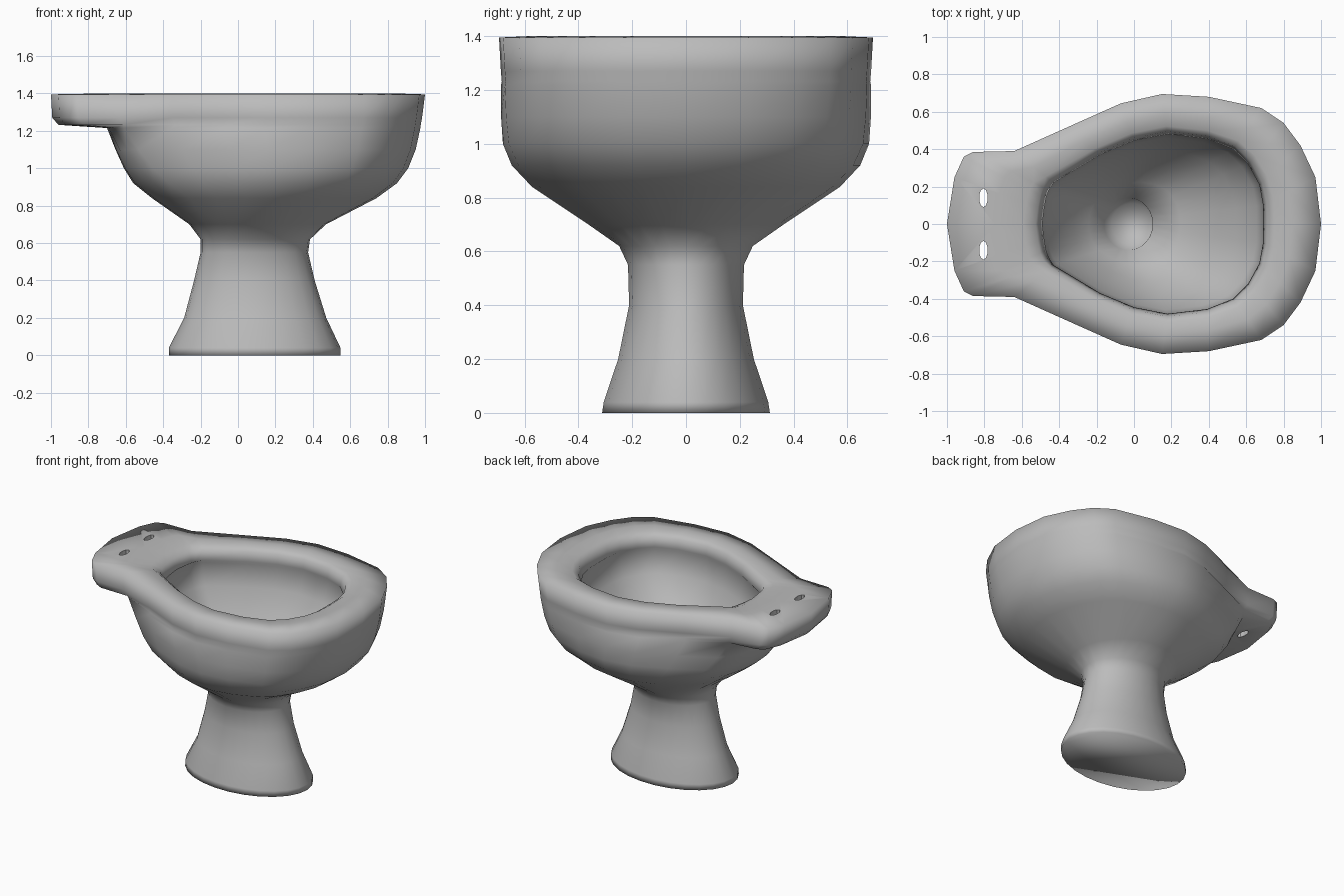
import bpy, bmesh, math

cube = bpy.data.objects.get("Cube")
if cube:
    bpy.data.objects.remove(cube, do_unlink=True)

ceramic = bpy.data.materials.new("grey_ceramic")
ceramic.use_nodes = True
GREY = (0.5, 0.5, 0.5, 1)
ceramic.diffuse_color = GREY
ceramic.node_tree.nodes["Principled BSDF"].inputs["Base Color"].default_value = GREY

# Half outlines from the nose (+x) round to the hinge shelf (-x)
RIM = [(1, 0), (.97, .25), (.89, .42), (.8, .54), (.68, .62), (.4, .68), (.15, .695),
       (-.07, .645), (-.35, .52), (-.64, .39), (-.86, .385), (-.91, .36), (-.96, .25), (-1, 0)]
OPENING = [(.69, 0), (.69, .1), (.67, .21), (.61, .32), (.53, .4), (.39, .455), (.18, .48),
           (0, .445), (-.18, .37), (-.43, .22), (-.455, .18), (-.47, .14), (-.48, .08), (-.49, 0)]
LAST = len(RIM) - 1
# Unit versions: bowl with a rounded back instead of the shelf, and a circle
BACK = [(-.61, .375), (-.66, .31), (-.69, .23), (-.7, .12), (-.7, 0)]
BOWL = [((x - .15) / .85, y / .695) for x, y in RIM[:9] + BACK]
CIRCLE = [(math.cos(math.pi * i / LAST), math.sin(math.pi * i / LAST)) for i in range(LAST + 1)]


def mix(a, b, t):
    return [(p[0] + (q[0] - p[0]) * t, p[1] + (q[1] - p[1]) * t) for p, q in zip(a, b)]


def fit(shape, x0, x1, half):
    return [((x0 + x1) / 2 + x * (x1 - x0) / 2, y * half) for x, y in shape]


def loft(name, rings):
    """Mirror each half outline into a ring, bridge the rings and cap both ends."""
    bm = bmesh.new()
    loops = []
    for z, half in rings:
        full = half + [(x, -y) for x, y in half[-2:0:-1]]
        loops.append([bm.verts.new((x, y, z)) for x, y in full])
    n = len(loops[0])
    for a, b in zip(loops, loops[1:]):
        for i in range(n):
            j = (i + 1) % n
            bm.faces.new((a[i], a[j], b[j], b[i]))
    bm.faces.new(loops[0])
    bm.faces.new(loops[-1])
    bmesh.ops.recalc_face_normals(bm, faces=bm.faces)
    mesh = bpy.data.meshes.new(name)
    bm.to_mesh(mesh)
    bm.free()
    mesh.materials.append(ceramic)
    mesh.shade_smooth()
    obj = bpy.data.objects.new(name, mesh)
    bpy.context.collection.objects.link(obj)
    return obj


# Pedestal and outer bowl: height, back x, front x, half width, roundness
BODY = [(0, -.37, .548, .314, 1), (.04, -.37, .548, .308, 1), (.2, -.288, .472, .254, 1),
        (.4, -.235, .41, .213, 1), (.55, -.2, .375, .217, 1), (.62, -.2, .385, .25, 1),
        (.7, -.26, .47, .365, .95), (.84, -.46, .74, .575, .7), (.92, -.56, .85, .65, .5),
        (1, -.61, .91, .682, .3), (1.1, -.655, .95, .688, .15), (1.215, -.7, .975, .688, 0)]
rings = [(z, fit(mix(BOWL, CIRCLE, w), x0, x1, half)) for z, x0, x1, half, w in BODY]

# Hinge shelf underside, outer wall and rim rolling over to the inner lip
rings += [(1.232, fit(RIM, -.96, .977, .985)), (1.27, fit(RIM, -.993, .984, .99)), (1.395, RIM)]
rings += [(z, mix(RIM, OPENING, t)) for z, t in ((1.4, .5), (1.394, .8), (1.37, .93), (1.305, 1))]

# Undercut below the lip, then the basin running down to the drain
drain = fit(CIRCLE, -.16, .1, .14)
rings += [(1.28, mix(RIM, OPENING, .93))]
rings += [(z, mix(OPENING, drain, t)) for z, t in ((1.13, .06), (1, .25), (.87, .5), (.77, .75), (.7, 1))]
rings += [(.56, fit(CIRCLE, -.12, .1, .11))]
bowl = loft("toilet_bowl", rings)

# Two bolt holes through the shelf
for side in (-1, 1):
    bpy.ops.mesh.primitive_cylinder_add(vertices=10, radius=1, depth=.5, location=(-.805, side * .14, 1.3))
    cutter = bpy.context.object
    cutter.name = "bolt_hole_cutter"
    cutter.scale = (.023, .05, 1)
    cutter.hide_render = True
    cutter.data.materials.append(ceramic)
    hole = bowl.modifiers.new("bolt_hole", 'BOOLEAN')
    hole.operation = 'DIFFERENCE'
    hole.object = cutter
    bpy.context.view_layer.objects.active = bowl
    bpy.ops.object.modifier_apply(modifier=hole.name)
    bpy.data.objects.remove(cutter, do_unlink=True)
